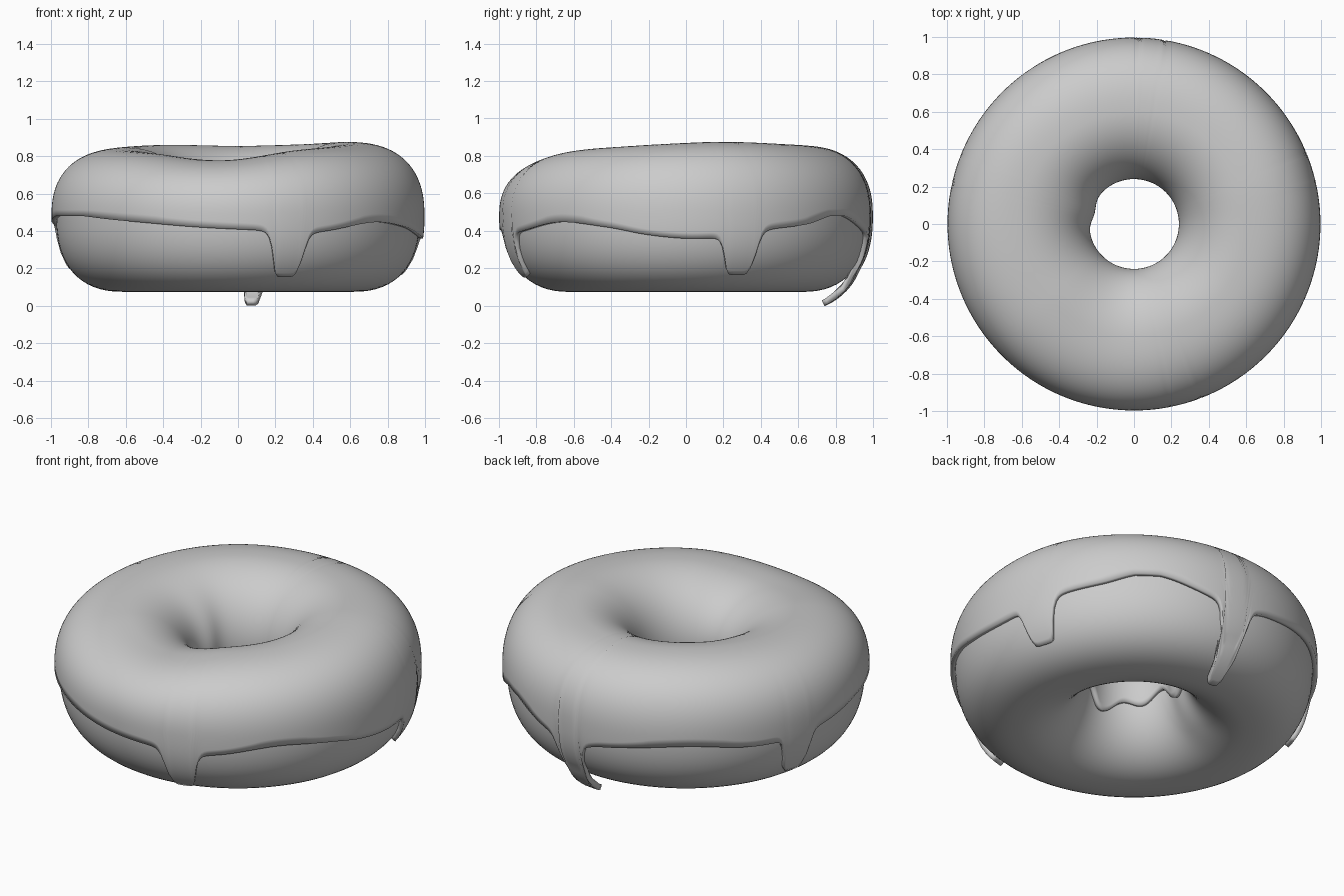
import bpy, bmesh
from math import sin, cos, asin, radians, degrees, pi, exp

if "Cube" in bpy.data.objects:
    bpy.data.objects.remove(bpy.data.objects["Cube"])

R, ZC = 0.61, 0.48      # tube centre radius and height
BOTTOM = 0.405          # tube half height below centre

# height of the top of the ring, by angle round the ring
TOP = [(0, .87), (20, .876), (60, .862), (90, .855), (130, .86), (180, .838),
       (220, .815), (262, .778), (300, .83), (330, .852)]
# height of the outer icing edge (without the drips)
EDGE = [(0, .36), (9, .365), (24, .405), (40, .435), (55, .487), (75, .40), (86, .36),
        (98, .40), (125, .455), (150, .42), (172, .44), (200, .488), (232, .455),
        (258, .42), (276, .405), (295, .395), (317, .447), (335, .42), (348, .38)]
# drips: angle, half width in degrees, end angle on the tube section
DRIPS = [(286.2, 4.8, -46), (17.5, 5.0, -43.5), (163, 4.6, -38), (84.5, 4.0, -76)]


def periodic(points, t):
    """Smooth periodic curve through (degrees, value) points."""
    t %= 360
    n = len(points)
    p = lambda k: (points[k % n][0] + 360 * (k // n), points[k % n][1])
    k = max(i for i in range(n) if points[i][0] <= t)
    a, b, c, d = p(k - 1), p(k), p(k + 1), p(k + 2)
    h = c[0] - b[0]
    u = (t - b[0]) / h
    m0 = (c[1] - a[1]) / (c[0] - a[0]) * h
    m1 = (d[1] - b[1]) / (d[0] - b[0]) * h
    return ((2*u**3 - 3*u**2 + 1) * b[1] + (u**3 - 2*u**2 + u) * m0
            + (3*u**2 - 2*u**3) * c[1] + (u**3 - u**2) * m1)


def angle_gap(a, b):
    return (a - b + 180) % 360 - 180


def section(theta, phi, grow):
    """Point on the puffy ring; phi 0 = outside, 90 = top, 180 = hole."""
    c, s = cos(radians(phi)), sin(radians(phi))
    e = 2 / 2.4 if c > 0 else 2 / 2.05
    half_w = (0.362 if c > 0 else 0.345) + grow
    if c < 0:   # icing bulge inside the hole
        half_w += 0.022 * exp(-(angle_gap(theta, 165) / 16) ** 2)
    half_h = periodic(TOP, theta) - ZC - 0.025 + grow if s > 0 else BOTTOM + grow
    r = R + half_w * abs(c) ** e * (1 if c > 0 else -1)
    z = ZC + half_h * abs(s) ** e * (1 if s > 0 else -1)
    return r, z


def grid_object(name, cols, rows, point, closed):
    bm = bmesh.new()
    g = []
    for i in range(cols):
        t = 360 * i / cols
        ring = []
        for j in range(rows):
            r, z = point(t, j)
            ring.append(bm.verts.new((r * cos(radians(t)), r * sin(radians(t)), z)))
        g.append(ring)
    for i in range(cols):
        a, b = g[i], g[(i + 1) % cols]
        for j in range(rows if closed else rows - 1):
            k = (j + 1) % rows
            bm.faces.new((a[j], b[j], b[k], a[k])).smooth = True
    mesh = bpy.data.meshes.new(name)
    bm.to_mesh(mesh)
    bm.free()
    ob = bpy.data.objects.new(name, mesh)
    bpy.context.collection.objects.link(ob)
    return ob


# dough ring
grid_object("dough", 128, 64, lambda t, j: section(t, 360 * j / 64, 0), True)

# icing shell with drips
ROWS = 56


def outer_edge(t):
    phi = -degrees(asin(((ZC - periodic(EDGE, t)) / 0.43) ** 1.2)) if periodic(EDGE, t) < ZC else 0
    for at, width, end in DRIPS:
        w = 1 / (1 + abs(angle_gap(t, at) / width) ** 7)
        phi += (end - phi) * w
    return phi


def icing_point(t, j):
    lo = outer_edge(t)
    hi = 193 + 5 * sin(radians(3 * t + 20)) + 4 * sin(radians(7 * t))
    phi = lo + (hi - lo) * j / (ROWS - 1)
    r, z = section(t, phi, 0.025)
    # long back drip hangs clear of the dough
    if abs(angle_gap(t, 84.5)) < 12 and phi < -38:
        lift = 0.062 * min(1, (-phi - 38) / 38)
        r += lift * cos(radians(phi))
        z += lift * sin(radians(phi))
    return r, z


icing = grid_object("icing", 400, ROWS, icing_point, False)
sol = icing.modifiers.new("thickness", 'SOLIDIFY')
sol.thickness = 0.032
sol.offset = -1

# stand the model on the ground
low = min(v.co.z for o in bpy.context.collection.objects for v in o.data.vertices)
for o in bpy.context.collection.objects:
    for v in o.data.vertices:
        v.co.z -= low
    bpy.context.view_layer.objects.active = o
    o.select_set(True)
bpy.ops.object.shade_smooth_by_angle(angle=radians(50))
